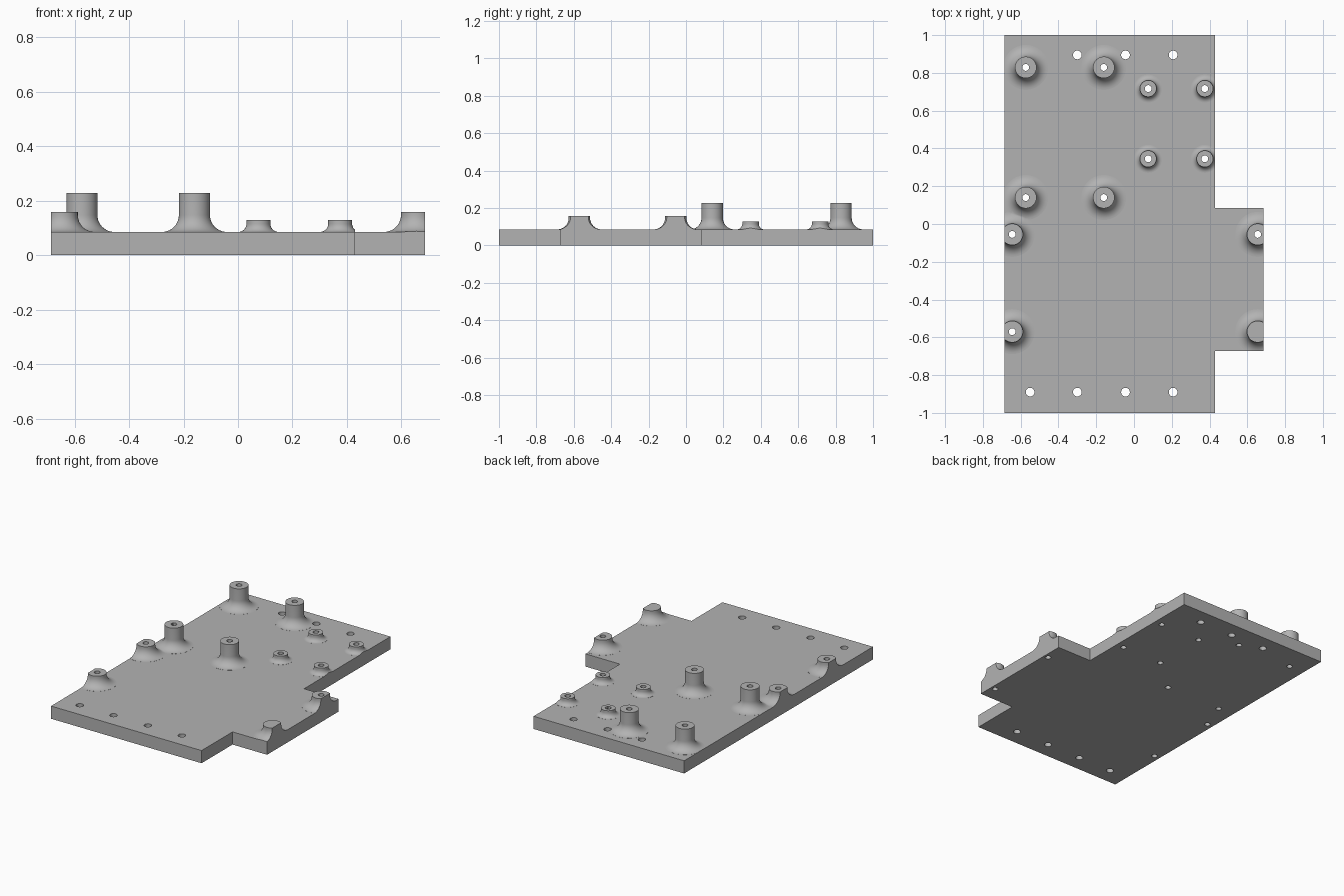
import bpy
import bmesh
import math

cube = bpy.data.objects.get("Cube")
if cube:
    bpy.data.objects.remove(cube, do_unlink=True)

TOP = 0.085          # upper face of the plate
SEGMENTS = 48

grey = bpy.data.materials.new("plain grey")
grey.use_nodes = True
COLOUR = (0.45, 0.45, 0.45, 1)
grey.diffuse_color = COLOUR
grey.node_tree.nodes["Principled BSDF"].inputs["Base Color"].default_value = COLOUR


def finish(name, bm):
    bmesh.ops.recalc_face_normals(bm, faces=bm.faces)
    mesh = bpy.data.meshes.new(name)
    bm.to_mesh(mesh)
    bm.free()
    mesh.materials.append(grey)
    obj = bpy.data.objects.new(name, mesh)
    bpy.context.collection.objects.link(obj)
    return obj


def prism(name, outline, z0, z1):
    bm = bmesh.new()
    face = bm.faces.new([bm.verts.new((x, y, z0)) for x, y in outline])
    up = bmesh.ops.extrude_face_region(bm, geom=[face])["geom"]
    verts = [v for v in up if isinstance(v, bmesh.types.BMVert)]
    bmesh.ops.translate(bm, verts=verts, vec=(0, 0, z1 - z0))
    return finish(name, bm)


def lathe(name, profile, x, y):
    """Spin a (radius, z) profile into a closed solid at x, y."""
    bm = bmesh.new()
    verts = [bm.verts.new((r, 0, z)) for r, z in profile]
    edges = [bm.edges.new(pair) for pair in zip(verts, verts[1:])]
    bmesh.ops.spin(bm, geom=verts + edges, cent=(0, 0, 0), axis=(0, 0, 1),
                   angle=math.tau, steps=SEGMENTS)
    bmesh.ops.remove_doubles(bm, verts=bm.verts, dist=1e-5)
    bmesh.ops.translate(bm, verts=bm.verts, vec=(x, y, 0))
    return finish(name, bm)


def combine(target, tool, operation):
    mod = target.modifiers.new(operation.lower(), 'BOOLEAN')
    mod.operation = operation
    mod.solver = 'EXACT'
    mod.object = tool
    bpy.context.view_layer.objects.active = target
    bpy.ops.object.modifier_apply(modifier=mod.name)
    bpy.data.objects.remove(tool, do_unlink=True)


def standoff(x, y, radius, fillet, top):
    foot = TOP + 0.0004
    profile = [(0, 0.03), (radius + fillet, 0.03)]
    for i in range(11):
        a = math.pi / 2 * i / 10
        profile.append((radius + fillet * (1 - math.sin(a)),
                        foot + fillet * (1 - math.cos(a))))
    profile += [(radius, top), (0, top)]
    return lathe("standoff", profile, x, y)


# Base plate with a tab on its left side
outline = [(-0.686, -1), (0.43, -1), (0.43, -0.672), (0.686, -0.672),
           (0.686, 0.085), (0.43, 0.085), (0.43, 1), (-0.686, 1)]
plate = prism("mounting_plate", outline, 0, TOP)

# Three groups of filleted standoffs: x positions, y positions, radius, fillet, top
groups = [((-0.573, -0.16), (0.829, 0.14), 0.057, 0.062, 0.228),
          ((0.075, 0.375), (0.717, 0.345), 0.044, 0.03, 0.129),
          ((-0.645, 0.655), (-0.055, -0.57), 0.057, 0.062, 0.158)]
holes = []
for xs, ys, radius, fillet, top in groups:
    for x in xs:
        for y in ys:
            combine(plate, standoff(x, y, radius, fillet, top), 'UNION')
            holes.append((x, y, 0.018))

# Trim the fillets flush with the plate edges
combine(plate, prism("trim", outline, -0.1, 0.5), 'INTERSECT')

# Screw holes along the front and back edges
for x in (-0.55, -0.3, -0.045, 0.207):
    holes.append((x, -0.89, 0.023))
    if x > -0.5:
        holes.append((x, 0.895, 0.023))
for x, y, r in holes:
    drill = lathe("drill", [(0, -0.1), (r, -0.1), (r, 0.4), (0, 0.4)], x, y)
    combine(plate, drill, 'DIFFERENCE')

# Smooth fillets, sharp edges
bpy.ops.object.select_all(action='DESELECT')
plate.select_set(True)
bpy.context.view_layer.objects.active = plate
bpy.ops.object.shade_smooth_by_angle(angle=math.radians(30))
